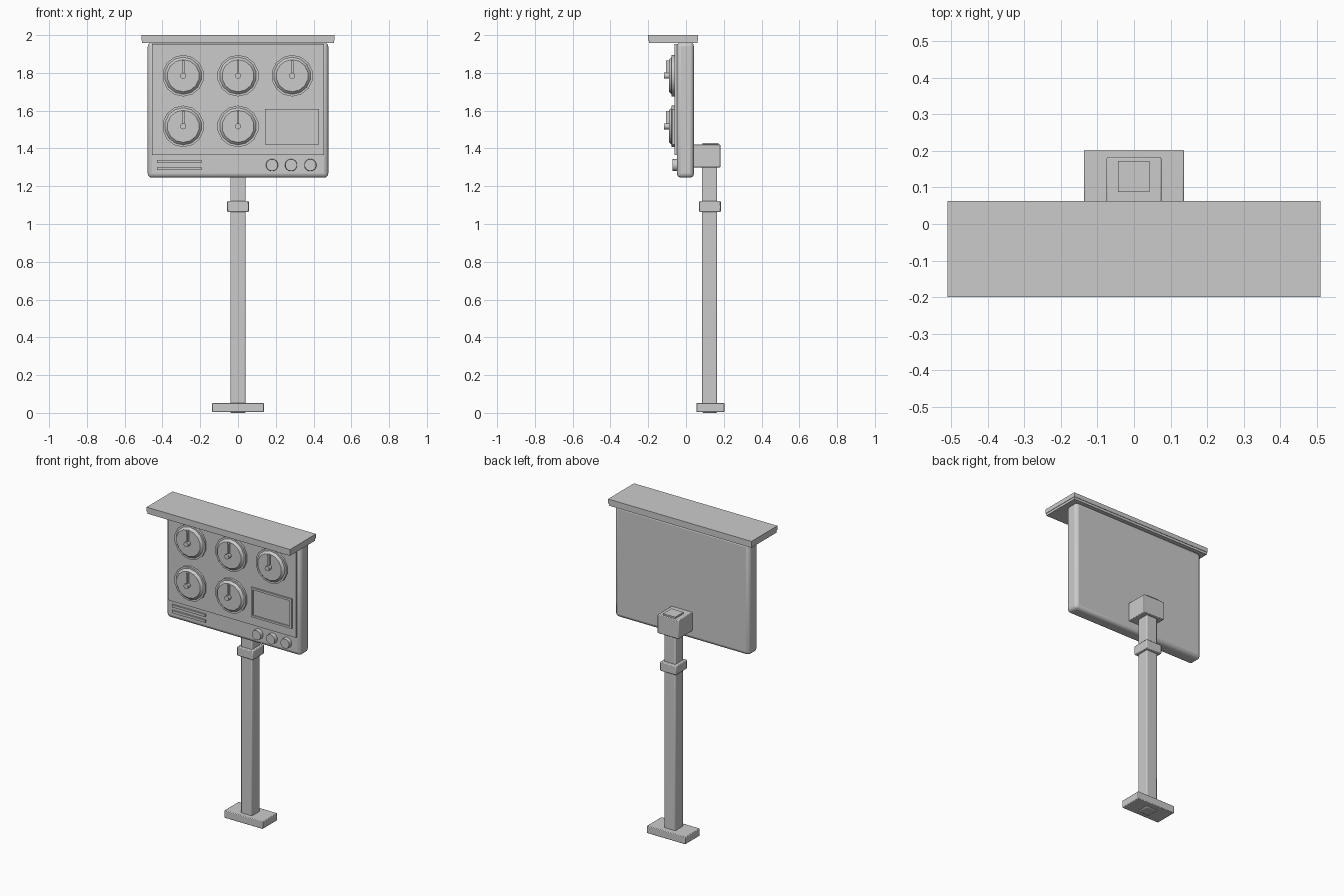
import bpy, math
from mathutils import Matrix, Vector

if "Cube" in bpy.data.objects:
    bpy.data.objects.remove(bpy.data.objects["Cube"])

grey = bpy.data.materials.new("plain_grey")
grey.use_nodes = True
grey.diffuse_color = (0.6, 0.6, 0.6, 1)
grey.node_tree.nodes["Principled BSDF"].inputs["Base Color"].default_value = (0.6, 0.6, 0.6, 1)


def finish(name, bevel=0, segments=2):
    ob = bpy.context.object
    ob.name = name
    ob.data.materials.append(grey)
    if bevel:
        mod = ob.modifiers.new("soft_edges", "BEVEL")
        mod.width = bevel
        mod.segments = segments
    bpy.ops.object.shade_smooth_by_angle(angle=math.radians(35))
    return ob


def box(name, x, y, z, bevel=0, segments=2):
    """Box from (min, max) ranges."""
    lo, hi = Vector((x[0], y[0], z[0])), Vector((x[1], y[1], z[1]))
    bpy.ops.mesh.primitive_cube_add(size=1)
    bpy.context.object.data.transform(
        Matrix.Translation((lo + hi) / 2) @ Matrix.Diagonal((*(hi - lo), 1)))
    return finish(name, bevel, segments)


def disc(name, x, z, radius, back, front, front_radius=None, sides=14):
    """Cylinder or tapered disc facing the front."""
    bpy.ops.mesh.primitive_cone_add(
        vertices=sides, radius1=radius, radius2=front_radius or radius, depth=back - front,
        location=(x, (back + front) / 2, z), rotation=(math.pi / 2, 0, 0))
    return finish(name)


# Stand
box("base_plate", (-0.137, 0.137), (0.055, 0.203), (0.005, 0.053), 0.004)
box("post", (-0.04, 0.04), (0.085, 0.165), (0, 1.42), 0.006)
box("post_cap", (-0.044, 0.042), (0.087, 0.172), (1.41, 1.43))
box("collar", (-0.057, 0.057), (0.07, 0.184), (1.063, 1.122), 0.005)
box("rear_clamp", (-0.075, 0.075), (0.035, 0.183), (1.3, 1.42), 0.004)

# Cabinet and canopy
box("cabinet", (-0.478, 0.478), (-0.048, 0.042), (1.245, 1.962), 0.022, 3)
box("canopy", (-0.51, 0.51), (-0.2, 0.063), (1.972, 2.0))
box("canopy_lip", (-0.507, 0.507), (-0.196, 0.06), (1.957, 1.973))
box("face_plate", (-0.455, 0.455), (-0.062, -0.04), (1.365, 1.952))

# Gauges
for x, z in ((-0.29, 1.785), (0, 1.785), (0.287, 1.785), (-0.29, 1.517), (0, 1.517)):
    disc("gauge_rim", x, z, 0.11, -0.055, -0.076)
    disc("gauge_face", x, z, 0.104, -0.07, -0.09, 0.085)
    box("needle", (x - 0.006, x + 0.006), (-0.105, -0.085), (z, z + 0.08))
    disc("needle_hub", x, z, 0.016, -0.085, -0.116, sides=12)

# Screen: four frame bars around a flat display
box("screen", (0.155, 0.417), (-0.066, -0.058), (1.433, 1.597))
for z in (1.42, 1.597):
    box("screen_bar", (0.142, 0.43), (-0.073, -0.058), (z, z + 0.013))
for x in (0.142, 0.417):
    box("screen_side", (x, x + 0.013), (-0.073, -0.058), (1.433, 1.597))

# Knobs and vent bars
for x in (0.18, 0.281, 0.383):
    disc("knob", x, 1.312, 0.033, -0.045, -0.072, 0.031)
for z in (1.287, 1.324):
    box("vent_bar", (-0.43, -0.194), (-0.058, -0.045), (z, z + 0.016))
